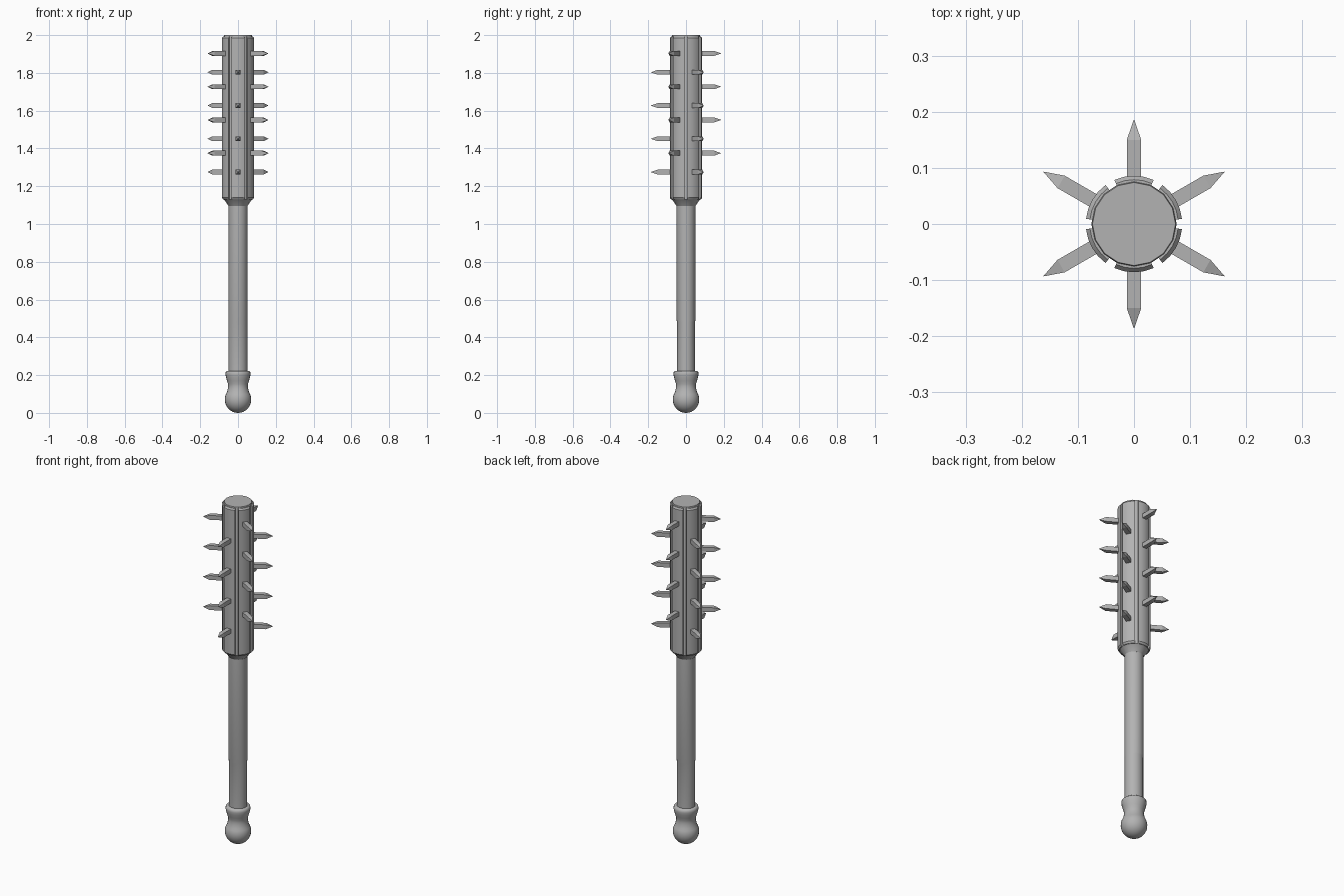
import bpy, bmesh
from math import pi, sin, cos, radians

if "Cube" in bpy.data.objects:
    bpy.data.objects.remove(bpy.data.objects["Cube"])

grey = bpy.data.materials.new("dark_grey")
grey.diffuse_color = (0.45, 0.45, 0.45, 1)
grey.use_nodes = True
grey.node_tree.nodes["Principled BSDF"].inputs["Base Color"].default_value = grey.diffuse_color


def finish(name, bm, smooth=None):
    bmesh.ops.recalc_face_normals(bm, faces=bm.faces)
    me = bpy.data.meshes.new(name)
    bm.to_mesh(me)
    bm.free()
    me.materials.append(grey)
    ob = bpy.data.objects.new(name, me)
    bpy.context.collection.objects.link(ob)
    if smooth:
        bpy.ops.object.select_all(action='DESELECT')
        bpy.context.view_layer.objects.active = ob
        ob.select_set(True)
        bpy.ops.object.shade_smooth_by_angle(angle=radians(smooth))
    return ob


def skin(bm, loops, cap_end=True):
    """Join successive closed point loops, capping the ends."""
    rings = [[bm.verts.new(p) for p in loop] for loop in loops]
    n = len(rings[0])
    for a, b in zip(rings, rings[1:]):
        for i in range(n):
            j = (i + 1) % n
            bm.faces.new((a[i], a[j], b[j], b[i]))
    bm.faces.new(rings[0][::-1])
    if cap_end:
        bm.faces.new(rings[-1])
    return rings


def turned(name, profile, sides, smooth=35):
    """Lathe a list of (x radius, y radius, z)."""
    bm = bmesh.new()
    skin(bm, [[(rx * cos(2 * pi * i / sides), ry * sin(2 * pi * i / sides), z)
               for i in range(sides)] for rx, ry, z in profile])
    return finish(name, bm, smooth)


# Pommel: ball, waist and collar
ball = [(0.07 * sin(a), 0.07 * sin(a), 0.071 - 0.071 * cos(a))
        for a in [radians(d) for d in range(3, 125, 11)]]
collar = [(r, r, z) for r, z in [(0.054, 0.128), (0.052, 0.14), (0.053, 0.153),
          (0.058, 0.17), (0.064, 0.19), (0.066, 0.205), (0.065, 0.217), (0.058, 0.222)]]
turned("pommel", [p for p in ball if p[2] < 0.115] + collar, 24, 50)

# Shaft, slightly slimmer front to back at the grip
turned("shaft", [(0.05, 0.047, 0.20), (0.05, 0.047, 0.48), (0.05, 0.05, 0.49),
                 (0.05, 0.05, 1.13)], 20)

# Head core with tapered shoulder
turned("head_core", [(r, r, z) for r, z in [(0.05, 1.095), (0.07, 1.125), (0.076, 1.13),
                     (0.076, 1.99), (0.074, 2.0)]], 16)

# Six curved plates around the core
for k in range(6):
    mid = radians(30 + 60 * k)
    arc = [mid + radians(d) for d in (-24, -12, 0, 12, 24)]

    def section(r_out, z):
        return ([(r_out * cos(a), r_out * sin(a), z) for a in arc] +
                [(0.070 * cos(a), 0.070 * sin(a), z) for a in reversed(arc)])
    bm = bmesh.new()
    skin(bm, [section(0.079, 1.13), section(0.086, 1.14),
              section(0.086, 1.985), section(0.079, 1.993)])
    finish(f"head_plate_{k + 1}", bm, 30)

# Square pointed spikes, every other row raised
h = 0.0128
for k in range(6):
    ang = radians(30 + 60 * k)
    top = 1.903 if k % 2 else 1.803

    def at(r, s, z):
        return (r * cos(ang) - s * sin(ang), r * sin(ang) + s * cos(ang), z)
    bm = bmesh.new()
    for z in [top - 0.176 * i for i in range(4)]:
        corners = [(-h, -h), (h, -h), (h, h), (-h, h)]
        rings = skin(bm, [[at(r, s, z + t) for s, t in corners] for r in (0.065, 0.15)], False)
        tip = bm.verts.new(at(0.187, 0, z))
        for i in range(4):
            bm.faces.new((rings[1][i], rings[1][(i + 1) % 4], tip))
    finish(f"spike_row_{k + 1}", bm)
